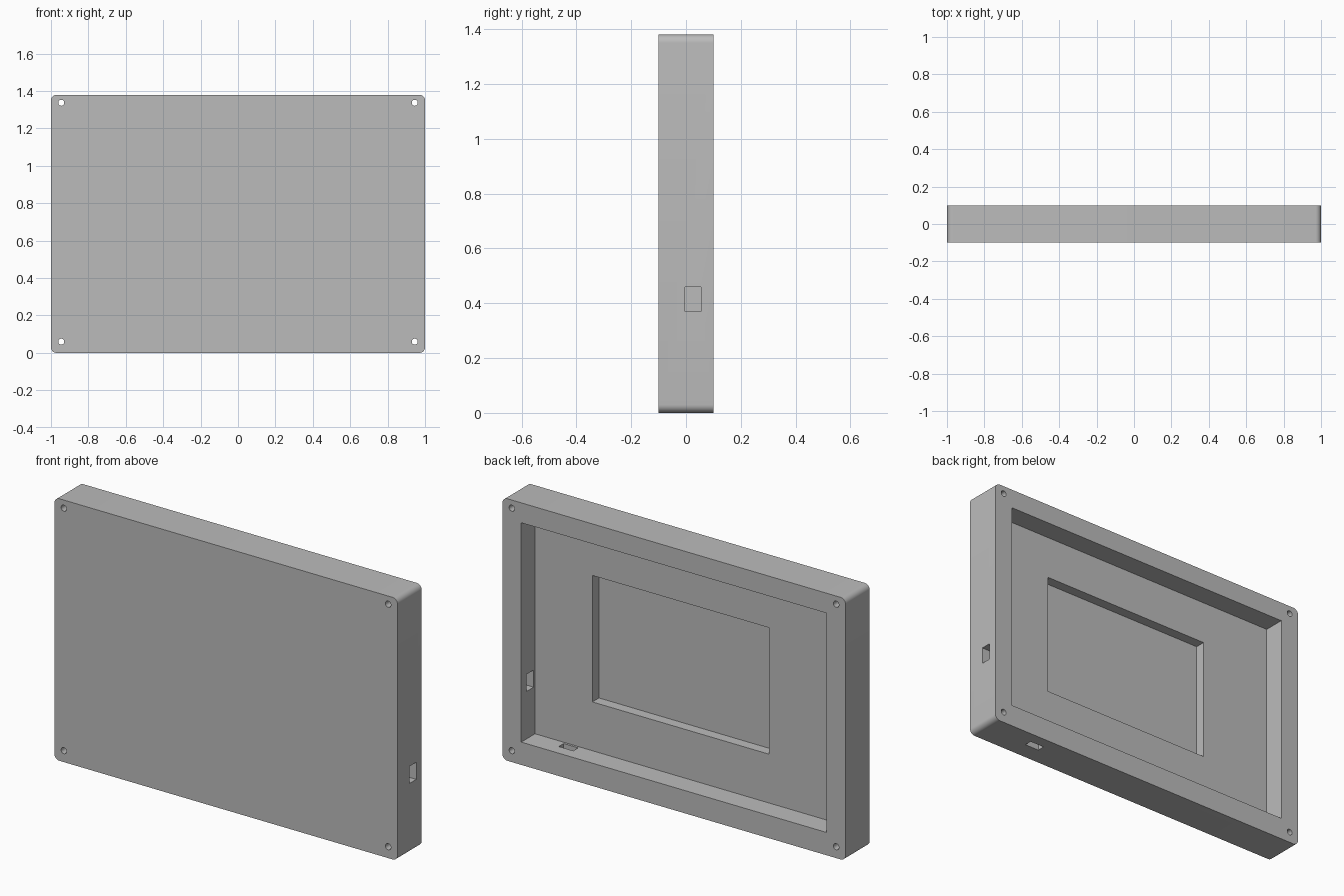
import bpy
import math
from mathutils import Vector

old = bpy.data.objects.get("Cube")
if old:
    bpy.data.objects.remove(old, do_unlink=True)

W, H, D = 2.0, 1.38, 0.2

grey = bpy.data.materials.new("light_grey")
grey.use_nodes = True
colour = (0.5, 0.5, 0.5, 1)
grey.diffuse_color = colour
grey.node_tree.nodes["Principled BSDF"].inputs["Base Color"].default_value = colour


def box(name, low, high):
    """Axis-aligned box between two corners."""
    low, high = Vector(low), Vector(high)
    bpy.ops.mesh.primitive_cube_add(size=1, location=(low + high) / 2)
    obj = bpy.context.object
    obj.name = name
    obj.scale = high - low
    bpy.ops.object.transform_apply(location=True, rotation=False, scale=True)
    obj.data.materials.append(grey)
    return obj


def hole(name, x, z, radius):
    """Cylinder running from front to back."""
    bpy.ops.mesh.primitive_cylinder_add(
        vertices=32, radius=radius, depth=2 * D,
        location=(x, 0, z), rotation=(math.pi / 2, 0, 0))
    obj = bpy.context.object
    obj.name = name
    obj.data.materials.append(grey)
    return obj


def cut(target, cutter):
    """Subtract the cutter and remove it."""
    mod = target.modifiers.new("cut", "BOOLEAN")
    mod.operation = "DIFFERENCE"
    mod.solver = "EXACT"
    mod.object = cutter
    bpy.context.view_layer.objects.active = target
    bpy.ops.object.modifier_apply(modifier=mod.name)
    bpy.data.objects.remove(cutter, do_unlink=True)


# Outer case: only the four front-to-back edges are rounded
case = box("case", (-W / 2, -D / 2, 0), (W / 2, D / 2, H))
weights = case.data.attributes.new("bevel_weight_edge", "FLOAT", "EDGE")
for edge in case.data.edges:
    a, b = (case.data.vertices[i].co for i in edge.vertices)
    weights.data[edge.index].value = 1.0 if abs(a.y - b.y) > D / 2 else 0.0
bevel = case.modifiers.new("rounded_corners", "BEVEL")
bevel.limit_method = "WEIGHT"
bevel.width = 0.03
bevel.segments = 8
bpy.ops.object.modifier_apply(modifier=bevel.name)

# Main cavity and screen recess, open to the back
cut(case, box("cavity", (-0.89, -0.015, 0.12), (0.89, 0.2, 1.275)))
cut(case, box("screen_recess", (-0.473, -0.07, 0.377), (0.556, 0.05, 1.043)))

# Connector openings through the left and bottom walls
cut(case, box("side_port", (0.8, -0.003, 0.37), (1.1, 0.055, 0.46)))
cut(case, box("bottom_port", (0.63, -0.003, -0.1), (0.715, 0.038, 0.2)))

# Corner screw holes
for x in (-0.945, 0.945):
    for z in (0.06, 1.337):
        cut(case, hole("screw_hole", x, z, 0.016))

bpy.ops.object.select_all(action="DESELECT")
case.select_set(True)
bpy.context.view_layer.objects.active = case
bpy.ops.object.shade_smooth_by_angle(angle=math.radians(30))
